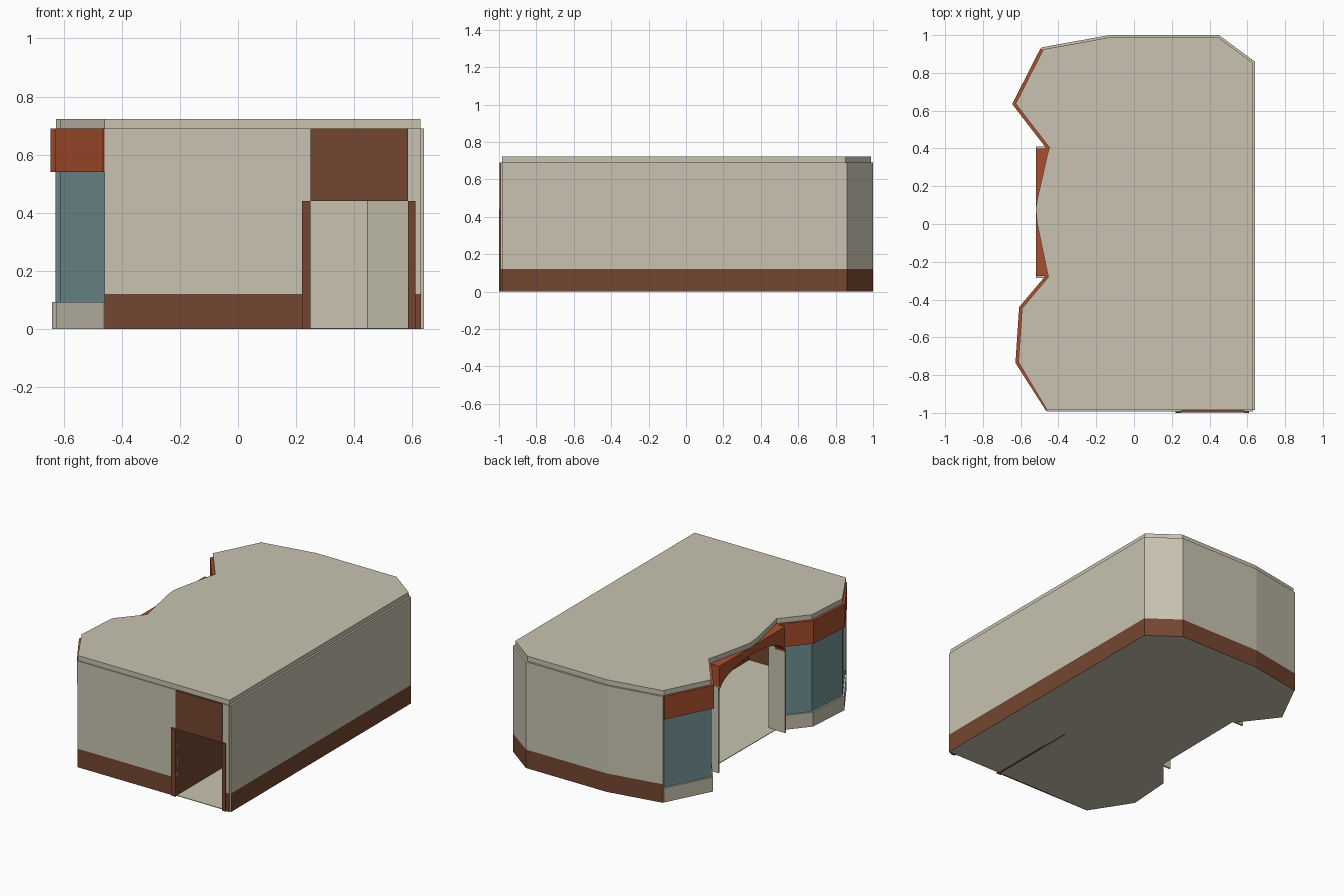
import bpy, bmesh, math
from mathutils import Vector

if "Cube" in bpy.data.objects:
    bpy.data.objects.remove(bpy.data.objects["Cube"])


def mat(name, col):
    m = bpy.data.materials.new(name)
    m.diffuse_color = (*col, 1)
    m.use_nodes = True
    m.node_tree.nodes["Principled BSDF"].inputs["Base Color"].default_value = m.diffuse_color
    return m


BEIGE = mat("beige_plaster", (0.58, 0.545, 0.435))
BROWN = mat("brown_trim", (0.175, 0.062, 0.030))
ORANGE = mat("orange_band", (0.40, 0.078, 0.027))
TEAL = mat("teal_glass", (0.175, 0.295, 0.305))


def finish(name, bm, mats):
    bmesh.ops.recalc_face_normals(bm, faces=bm.faces)
    me = bpy.data.meshes.new(name)
    bm.to_mesh(me)
    bm.free()
    for m in mats:
        me.materials.append(m)
    ob = bpy.data.objects.new(name, me)
    bpy.context.collection.objects.link(ob)
    return ob


def prism(name, pts, offset, m):
    """Flat polygon extruded along offset."""
    bm = bmesh.new()
    f = bm.faces.new([bm.verts.new(p) for p in pts])
    r = bmesh.ops.extrude_face_region(bm, geom=[f])
    bmesh.ops.translate(bm, vec=offset, verts=[v for v in r["geom"] if isinstance(v, bmesh.types.BMVert)])
    return finish(name, bm, [m])


def box(name, x, y, z, m):
    pts = [(x[0], y[0], z[0]), (x[1], y[0], z[0]), (x[1], y[1], z[0]), (x[0], y[1], z[0])]
    return prism(name, pts, (0, 0, z[1] - z[0]), m)


def inset(path, d):
    """Mitred offset of an open path towards its left (the inside)."""
    p = [Vector(q) for q in path]
    n = []
    for a, b in zip(p, p[1:]):
        t = (b - a).normalized()
        n.append(Vector((-t.y, t.x)))
    out = []
    for i, q in enumerate(p):
        a, b = n[max(i - 1, 0)], n[min(i, len(n) - 1)]
        out.append(q + (a + b) * (d / (1 + a.dot(b))))
    return out


def wall(name, path, levels, mats, start=0.0, thick=0.012):
    """Thin wall along a path; the outer face of each level takes its own material."""
    outer, inner = inset(path, start), inset(path, start + thick)
    bm = bmesh.new()
    o = [[bm.verts.new((q.x, q.y, z)) for q in outer] for z in levels]
    i = [[bm.verts.new((q.x, q.y, z)) for q in inner] for z in levels]
    last = len(levels) - 1
    for k in range(last):
        for j in range(len(path) - 1):
            bm.faces.new((o[k][j], o[k][j + 1], o[k + 1][j + 1], o[k + 1][j])).material_index = k
            bm.faces.new((i[k][j + 1], i[k][j], i[k + 1][j], i[k + 1][j + 1])).material_index = last - 1
        for j in (0, -1):
            bm.faces.new((o[k][j], i[k][j], i[k + 1][j], o[k + 1][j])).material_index = last - 1
    for j in range(len(path) - 1):
        for k in (0, last):
            bm.faces.new((o[k][j], o[k][j + 1], i[k][j + 1], i[k][j])).material_index = last - 1
    return finish(name, bm, mats)


# Plan of the building, counter-clockwise
BASE, TOP = 0.12, 0.69
shell = [(0.64, -0.985), (0.64, 0.86), (0.45, 1.0), (-0.13, 1.0), (-0.49, 0.935)]
bays = {"back": [(-0.495, 0.93), (-0.645, 0.635), (-0.46, 0.395)],
        "front": [(-0.465, -0.27), (-0.608, -0.44), (-0.628, -0.735), (-0.465, -0.99)]}

# Right and back walls with painted brown skirting
wall("right_and_back_wall", shell, [0, BASE, TOP], [BROWN, BEIGE])

# Front wall pieces either side of the door
for name, x in (("front_wall", (-0.46, 0.25)), ("front_wall_end", (0.585, 0.63))):
    box(name + "_skirting", x, (-0.992, -0.98), (0, BASE), BROWN)
    box(name, x, (-0.992, -0.98), (BASE, TOP), BEIGE)

# Door frame, lintel panel and corridor wall
box("door_frame_left", (0.22, 0.25), (-1.0, -0.98), (0, 0.44), BROWN)
box("door_frame_right", (0.585, 0.61), (-1.0, -0.98), (0, 0.44), BROWN)
box("door_lintel", (0.25, 0.585), (-0.998, -0.98), (0.44, TOP), BROWN)
box("corridor_wall", (0.232, 0.25), (-0.98, -0.37), (0, TOP), BROWN)

# Window bays: plinth, glass and orange band
for side, path in bays.items():
    wall(side + "_bay_plinth", path, [0, 0.093], [BEIGE], 0.004, 0.025)
    wall(side + "_bay_glass", path, [0.093, 0.54], [TEAL], 0.015, 0.008)
    wall(side + "_bay_band", path, [0.54, TOP], [ORANGE], 0.0, 0.025)

# Arched entrance beam with side jambs
y0, y1 = -0.275, 0.40
yc, half = (y0 + y1) / 2, (y1 - y0) / 2
arch = [(-0.52, y0, TOP), (-0.52, y1, TOP)]
for k in range(17):
    a = math.pi * k / 16
    arch.append((-0.52, yc + half * math.cos(a), 0.52 + 0.12 * math.sin(a)))
prism("entrance_arch", arch, (0.07, 0, 0), ORANGE)
box("entrance_jamb_back", (-0.52, -0.40), (y1 - 0.002, y1 + 0.01), (0, 0.56), BEIGE)
box("entrance_jamb_front", (-0.52, -0.40), (y0 - 0.01, y0 + 0.002), (0, 0.56), BEIGE)

# Floor and roof share the inset plan; the roof edge bows out over the arch
plan = [(-0.46, -0.985)] + [tuple(q) for q in inset(shell, 0.012)]
plan += [tuple(q) for q in inset(bays["back"], 0.016)]
bow = [(-0.46, 0.36), (-0.512, 0.13), (-0.52, 0.08), (-0.512, 0.0), (-0.46, -0.25)]
tail = [tuple(q) for q in inset(bays["front"], 0.016)][:-1]
prism("roof", [(x, y, TOP) for x, y in plan + bow + tail], (0, 0, 0.032), BEIGE)
prism("floor", [(x, y, 0) for x, y in plan + tail], (0, 0, 0.004), BEIGE)

# Low round display plinths in the bays
for name, x, y in (("back_display", -0.26, 0.73), ("front_display", -0.44, -0.68)):
    ring = [(x + 0.11 * math.cos(math.tau * k / 20), y + 0.11 * math.sin(math.tau * k / 20), 0.002)
            for k in range(20)]
    prism(name, ring, (0, 0, 0.09), BEIGE)
